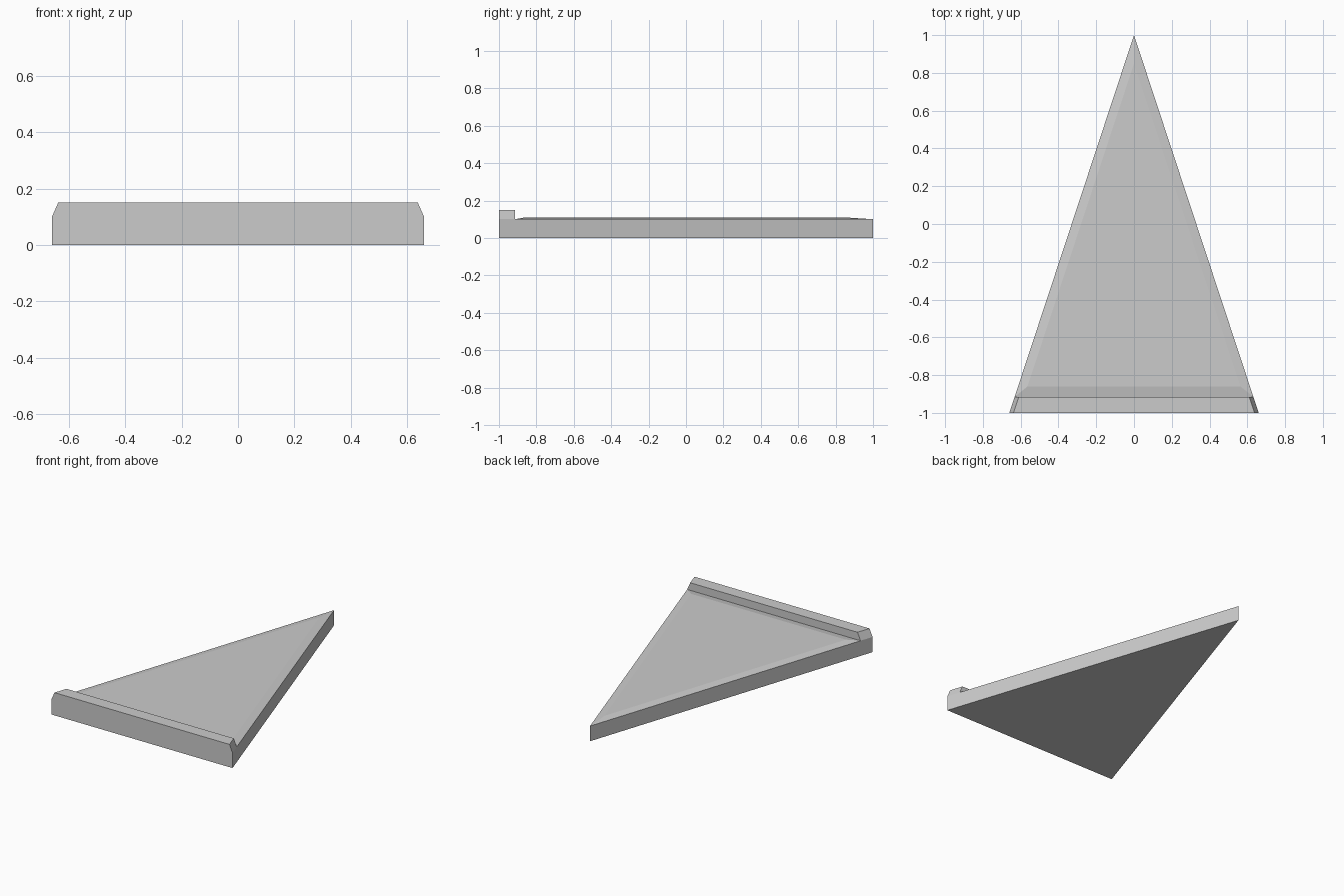
import bpy
import bmesh

cube = bpy.data.objects.get("Cube")
if cube:
    bpy.data.objects.remove(cube, do_unlink=True)

HALF_WIDTH = 0.66
LIP_BACK = -0.915
SLAB_TOP = 0.10

grey = bpy.data.materials.new("light_grey")
grey.use_nodes = True
colour = (0.6, 0.6, 0.6, 1)
grey.diffuse_color = colour
grey.node_tree.nodes["Principled BSDF"].inputs["Base Color"].default_value = colour


def edge_x(y):
    """Half width of the triangular outline at depth y."""
    return HALF_WIDTH * (1 - y) / 2


def loft(name, rings):
    """Closed solid through rings with equal point counts, bottom to top."""
    bm = bmesh.new()
    loops = [[bm.verts.new(p) for p in ring] for ring in rings]
    bm.faces.new(loops[0][::-1])
    bm.faces.new(loops[-1])
    for low, high in zip(loops, loops[1:]):
        for i in range(len(low)):
            j = (i + 1) % len(low)
            bm.faces.new((low[i], low[j], high[j], high[i]))
    bmesh.ops.recalc_face_normals(bm, faces=bm.faces)
    mesh = bpy.data.meshes.new(name)
    bm.to_mesh(mesh)
    bm.free()
    mesh.materials.append(grey)
    obj = bpy.data.objects.new(name, mesh)
    bpy.context.collection.objects.link(obj)
    return obj


def triangle(base_y, inset, z):
    x = edge_x(base_y) - inset
    tip = 1 - 2 * inset / HALF_WIDTH
    return [(-x, base_y, z), (x, base_y, z), (0, tip, z)]


def strip(inset, z):
    front, back = edge_x(-1) - inset, edge_x(LIP_BACK) - inset
    return [(-front, -1, z), (front, -1, z), (back, LIP_BACK, z), (-back, LIP_BACK, z)]


# Triangular slab
loft("wedge_slab", [triangle(-1, 0, 0), triangle(-1, 0, SLAB_TOP)])

# Shallow raised panel with sloping borders
loft("raised_panel", [triangle(LIP_BACK, 0, SLAB_TOP), triangle(-0.86, 0.05, 0.11)])

# Raised lip along the front, with chamfered ends
loft("front_lip", [strip(0, SLAB_TOP), strip(0.022, 0.15)])
